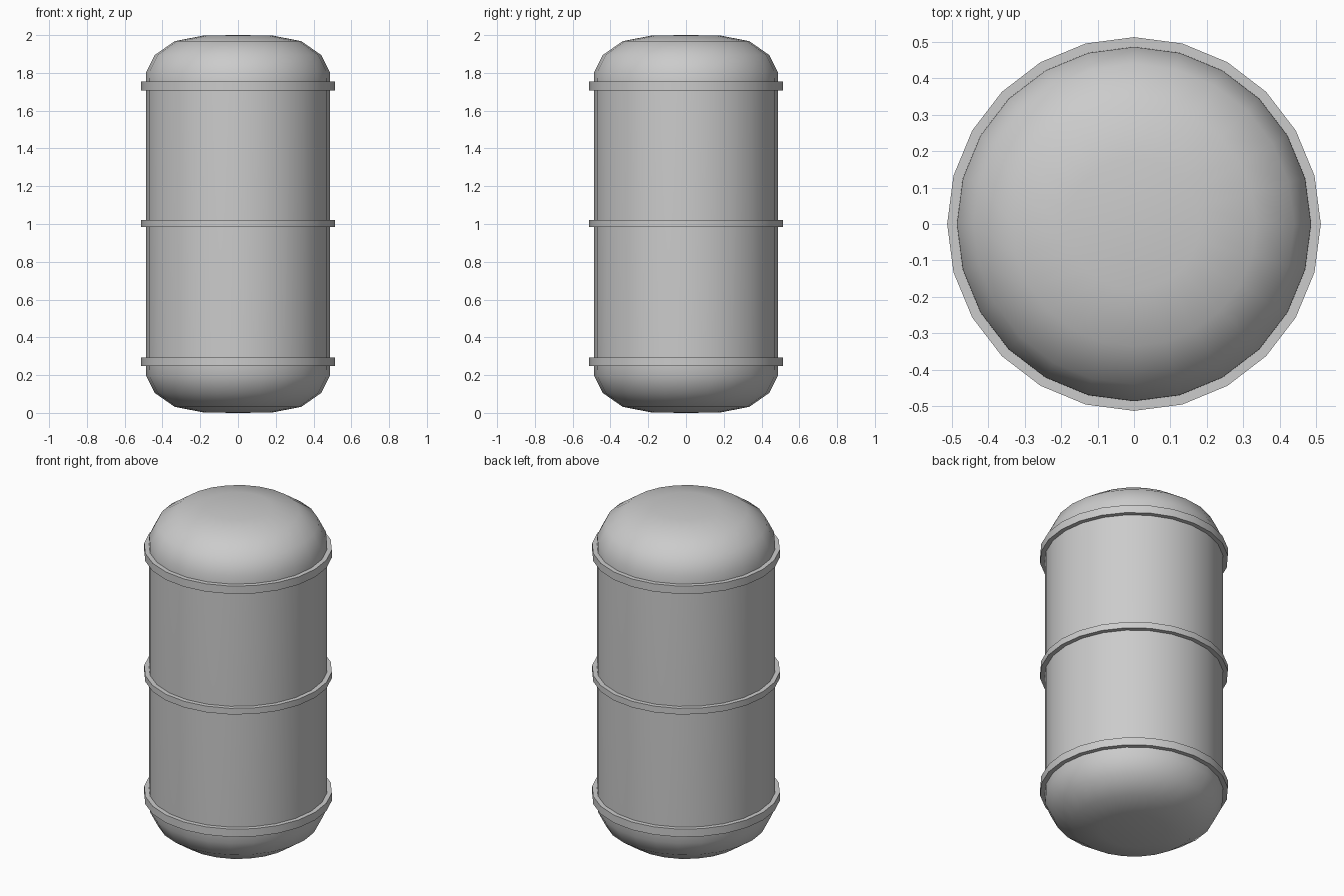
import bpy, bmesh
from math import cos, sin, tau, radians

if "Cube" in bpy.data.objects:
    bpy.data.objects.remove(bpy.data.objects["Cube"])

SIDES = 24


def lathe(name, profile, closed=False):
    """Revolve (radius, z) points around z; zero radius makes a pole."""
    bm = bmesh.new()
    rings = []
    for r, z in profile:
        if r == 0:
            rings.append([bm.verts.new((0, 0, z))] * SIDES)
        else:
            rings.append([bm.verts.new((r * cos(tau * i / SIDES), r * sin(tau * i / SIDES), z))
                          for i in range(SIDES)])
    pairs = list(zip(rings, rings[1:]))
    if closed:
        pairs.append((rings[-1], rings[0]))
    for a, b in pairs:
        for i in range(SIDES):
            j = (i + 1) % SIDES
            bm.faces.new(dict.fromkeys((a[i], a[j], b[j], b[i])))
    bmesh.ops.recalc_face_normals(bm, faces=bm.faces)
    mesh = bpy.data.meshes.new(name)
    bm.to_mesh(mesh)
    bm.free()
    obj = bpy.data.objects.new(name, mesh)
    bpy.context.collection.objects.link(obj)
    bpy.ops.object.select_all(action='DESELECT')
    obj.select_set(True)
    bpy.context.view_layer.objects.active = obj
    bpy.ops.object.shade_smooth_by_angle(angle=radians(40))
    return obj


# Tank shell: domed end profile mirrored about mid height
dome = [(0, 0), (0.18, 0.002), (0.335, 0.032), (0.44, 0.105), (0.486, 0.196), (0.487, 0.27)]
lathe("tank_body", dome + [(r, 2 - z) for r, z in reversed(dome)])

# Raised hoops around the shell
for name, z0, z1 in (("lower_hoop", 0.247, 0.294),
                     ("middle_hoop", 0.983, 1.02),
                     ("upper_hoop", 1.708, 1.755)):
    lathe(name, [(0.485, z0), (0.513, z0), (0.513, z1), (0.485, z1)], closed=True)
